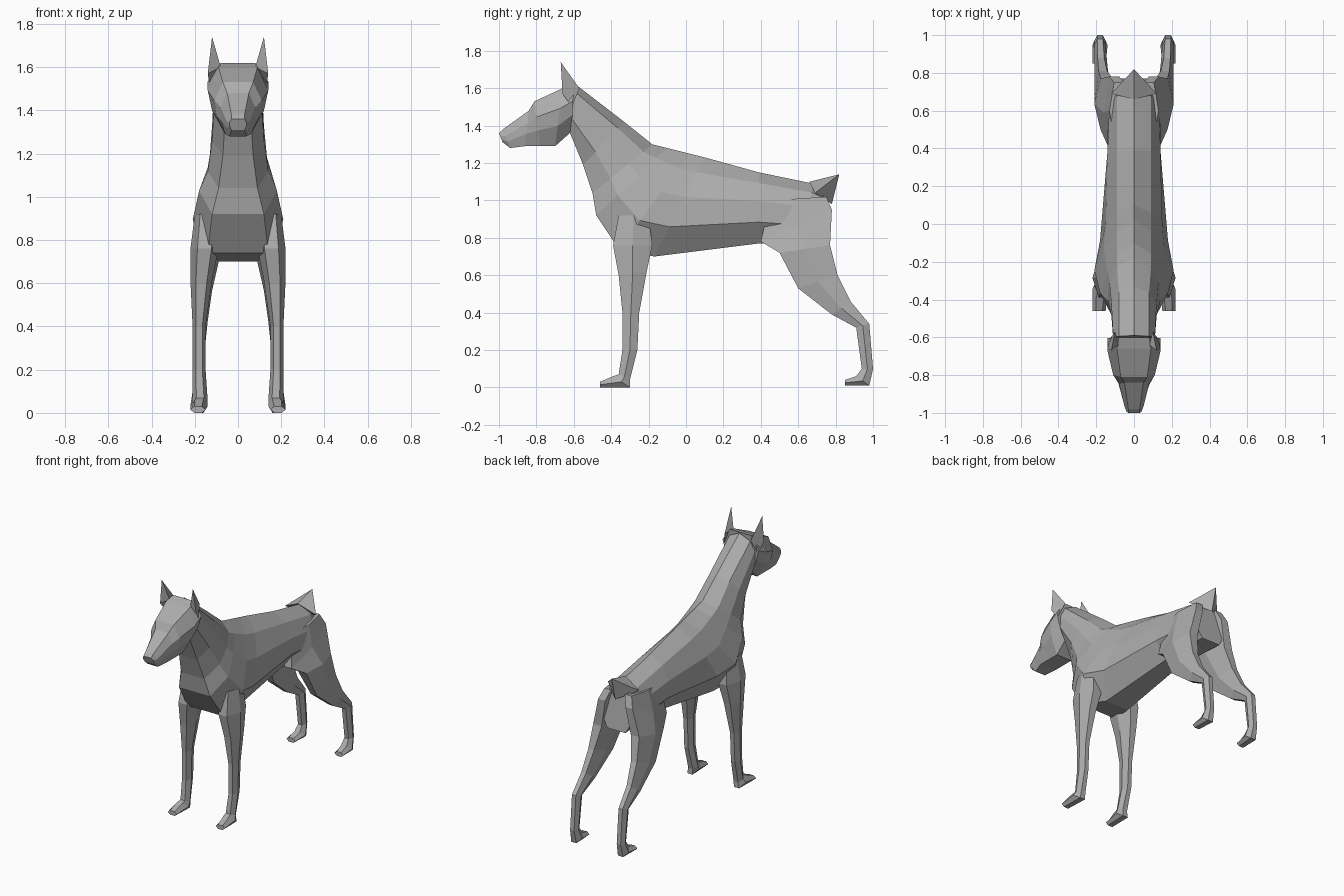
import bpy
import bmesh
from mathutils import Vector

default_cube = bpy.data.objects.get("Cube")
if default_cube:
    bpy.data.objects.remove(default_cube, do_unlink=True)

# One plain grey coat for the whole animal
coat = bpy.data.materials.new("grey_coat")
coat.use_nodes = True
grey = (0.42, 0.42, 0.42, 1)
coat.diffuse_color = grey
coat.node_tree.nodes["Principled BSDF"].inputs["Base Color"].default_value = grey


def finish(name, bm, mirrored=False):
    """Turn a bmesh into a flat shaded object, optionally mirrored across x."""
    if mirrored:
        copy = bmesh.ops.duplicate(bm, geom=bm.verts[:] + bm.edges[:] + bm.faces[:])
        for item in copy["geom"]:
            if isinstance(item, bmesh.types.BMVert):
                item.co.x = -item.co.x
    bmesh.ops.recalc_face_normals(bm, faces=bm.faces[:])
    mesh = bpy.data.meshes.new(name)
    bm.to_mesh(mesh)
    bm.free()
    mesh.materials.append(coat)
    obj = bpy.data.objects.new(name, mesh)
    bpy.context.collection.objects.link(obj)
    return obj


def loft(name, rings, mirrored=False):
    """Bridge equal-sized rings of points and cap both ends."""
    bm = bmesh.new()
    loops = [[bm.verts.new(point) for point in ring] for ring in rings]
    for first, second in zip(loops, loops[1:]):
        count = len(first)
        for i in range(count):
            j = (i + 1) % count
            bm.faces.new((first[i], first[j], second[j], second[i]))
    bm.faces.new(loops[0])
    bm.faces.new(loops[-1])
    return finish(name, bm, mirrored)


def spike(name, base, tip, mirrored=False):
    """Pyramid from a base outline to a single tip."""
    bm = bmesh.new()
    foot = [bm.verts.new(point) for point in base]
    point = bm.verts.new(tip)
    for i, vert in enumerate(foot):
        bm.faces.new((vert, foot[(i + 1) % len(foot)], point))
    bm.faces.new(foot)
    return finish(name, bm, mirrored)


def trunk_ring(station, levels):
    """Symmetric ring between a top and bottom point with four half widths."""
    top_y, top_z, low_y, low_z, *widths = station
    top, low = Vector((0, top_y, top_z)), Vector((0, low_y, low_z))
    right = [top.lerp(low, t) + Vector((w, 0, 0))
             for t, w in zip(levels + (1,), widths)]
    left = [Vector((-p.x, p.y, p.z)) for p in reversed(right)]
    return [top] + right + [low] + left


def limb_ring(station):
    """Six-sided ring between a front and back point, inner x to outer x."""
    front_y, front_z, back_y, back_z, inner, outer = station
    front, back = Vector((0, front_y, front_z)), Vector((0, back_y, back_z))
    corners = ((0, .25), (0, .75), (.5, 1), (1, .75), (1, .25), (.5, 0))
    return [front.lerp(back, t) + Vector((inner + (outer - inner) * s, 0, 0))
            for t, s in corners]


# Neck, chest, back and rump: top y z, bottom y z, half widths downwards
body_stations = [
    (-.59, 1.62, -.62, 1.36, .08, .11, .11, .06),
    (-.33, 1.42, -.55, 1.19, .08, .12, .12, .07),
    (-.18, 1.3, -.5, 1.04, .09, .13, .14, .09),
    (-.1, 1.28, -.48, .92, .09, .14, .18, .12),
    (.02, 1.25, -.36, .74, .09, .16, .21, .14),
    (.1, 1.23, -.17, .7, .09, .15, .18, .09),
    (.39, 1.15, .39, .77, .09, .14, .14, .06),
    (.68, 1.09, .62, .77, .09, .13, .14, .07),
    (.73, 1.06, .77, .76, .08, .11, .12, .07),
]
loft("body", [trunk_ring(s, (.15, .4, .7)) for s in body_stations])

# Wedge-shaped head from the back of the skull to the nose
head_stations = [
    (-.6, 1.62, -.61, 1.37, .08, .14, .12, .06),
    (-.66, 1.6, -.7, 1.29, .09, .14, .12, .06),
    (-.81, 1.53, -.78, 1.29, .07, .11, .1, .06),
    (-.84, 1.48, -.86, 1.29, .05, .08, .08, .06),
    (-.98, 1.38, -.94, 1.28, .03, .05, .05, .04),
    (-1, 1.36, -.98, 1.31, .03, .04, .04, .03),
]
loft("head", [trunk_ring(s, (0, .35, .65)) for s in head_stations])

# Front legs from shoulder to toes: front y z, back y z, inner x, outer x
front_leg_stations = [
    (-.36, .92, -.2, .92, .1, .2),
    (-.39, .76, -.18, .76, .09, .22),
    (-.36, .6, -.21, .62, .12, .22),
    (-.34, .4, -.25, .4, .15, .21),
    (-.34, .2, -.26, .2, .15, .21),
    (-.36, .07, -.3, .04, .14, .21),
    (-.39, .06, -.3, 0, .14, .22),
    (-.46, .03, -.46, 0, .15, .22),
]
loft("front_legs", [limb_ring(s) for s in front_leg_stations], mirrored=True)

# Hind legs with thigh, hock and toes
hind_leg_stations = [
    (.45, 1, .75, 1.02, .03, .13),
    (.4, .78, .78, .95, .05, .16),
    (.5, .72, .77, .76, .08, .21),
    (.6, .53, .81, .6, .12, .21),
    (.78, .39, .88, .46, .14, .21),
    (.91, .32, .98, .34, .15, .21),
    (.94, .1, 1, .1, .15, .21),
    (.91, .06, .98, .01, .14, .22),
    (.85, .04, .85, .01, .15, .22),
]
loft("hind_legs", [limb_ring(s) for s in hind_leg_stations], mirrored=True)

# Short docked tail
spike("tail", [(0, .66, 1.1), (.12, .69, 1.04), (0, .78, .98), (-.12, .69, 1.04)],
      (0, .82, 1.14))

# Upright pointed ears
spike("ears", [(.08, -.64, 1.6), (.14, -.66, 1.57), (.13, -.61, 1.5), (.1, -.57, 1.6)],
      (.12, -.67, 1.74), mirrored=True)
